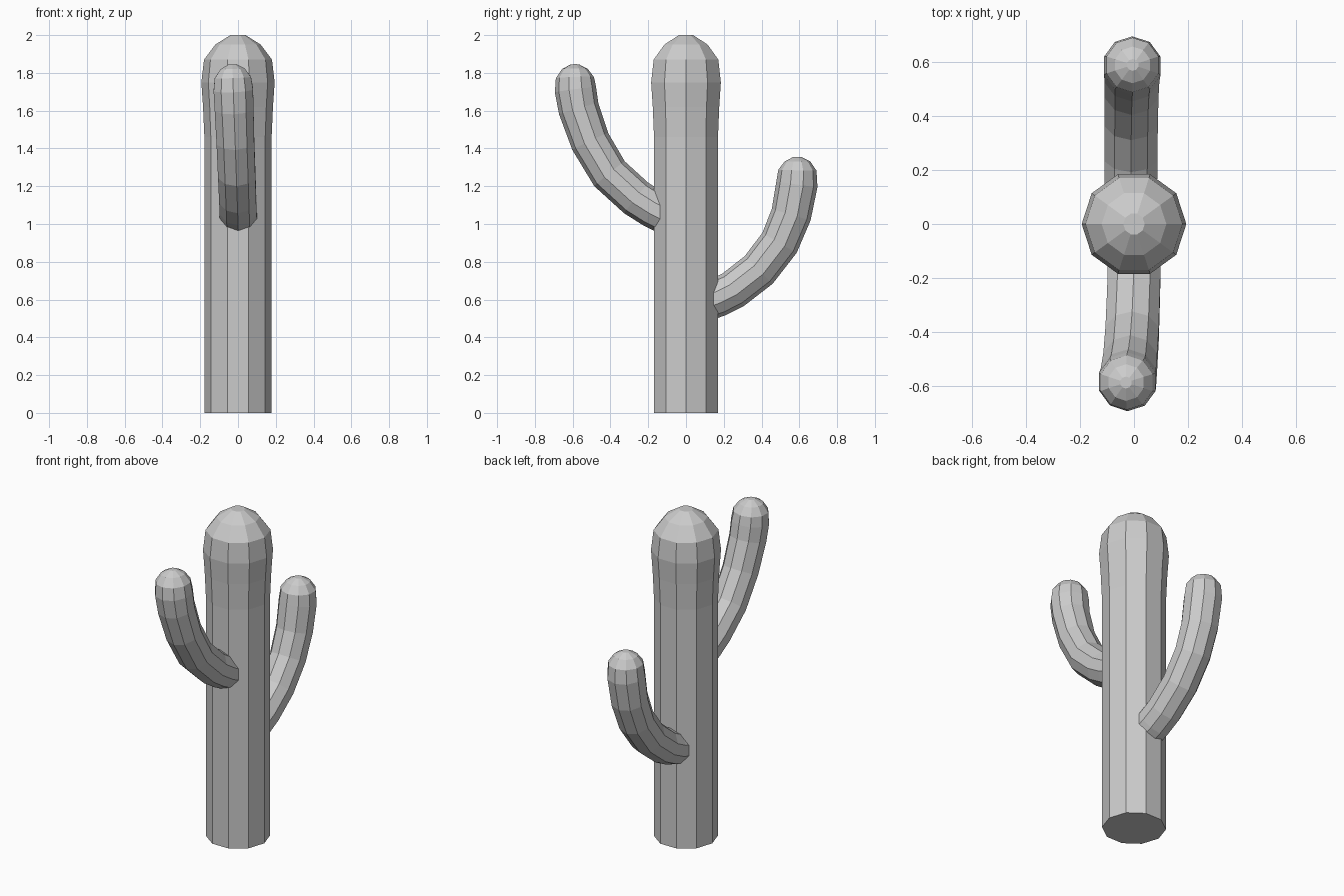
import bpy, bmesh, math
from mathutils import Vector

if "Cube" in bpy.data.objects:
    bpy.data.objects.remove(bpy.data.objects["Cube"])

SIDES = 10


def tube(name, rings, side_axis, turn=0.0):
    """Skin flat-faced decagon rings given as (x, y, z, radius) along a path."""
    pts = [Vector(r[:3]) for r in rings]
    bm = bmesh.new()
    loops = []
    for i, p in enumerate(pts):
        tangent = (pts[min(i + 1, len(pts) - 1)] - pts[max(i - 1, 0)]).normalized()
        u = (side_axis - tangent * side_axis.dot(tangent)).normalized()
        v = tangent.cross(u)
        loop = []
        for k in range(SIDES):
            a = turn + 2 * math.pi * k / SIDES
            loop.append(bm.verts.new(p + (u * math.cos(a) + v * math.sin(a)) * rings[i][3]))
        loops.append(loop)
    for lo, hi in zip(loops, loops[1:]):
        for k in range(SIDES):
            n = (k + 1) % SIDES
            bm.faces.new((lo[k], lo[n], hi[n], hi[k]))
    bm.faces.new(loops[0][::-1])
    bm.faces.new(loops[-1])
    bmesh.ops.recalc_face_normals(bm, faces=bm.faces)
    mesh = bpy.data.meshes.new(name)
    bm.to_mesh(mesh)
    bm.free()
    obj = bpy.data.objects.new(name, mesh)
    bpy.context.collection.objects.link(obj)
    return obj


X = Vector((1, 0, 0))

# Trunk: straight column swelling into a rounded crown
trunk_profile = [(0, .178), (1.46, .178), (1.62, .185), (1.75, .194),
                 (1.87, .18), (1.95, .12), (2.0, .04)]
tube("trunk", [(0, 0, z, r) for z, r in trunk_profile], X)


def arm(name, path, cap_y, cap_z, x_start, x_end):
    """Curved arm from (y, z, radius) points, finished with a rounded tip."""
    cap = [(cap_y, cap_z - .07, .101), (cap_y, cap_z - .024, .068), (cap_y, cap_z, .022)]
    path = path + cap
    z0 = path[0][1]
    rings = [(x_start + (x_end - x_start) * (z - z0) / (cap_z - z0), y, z, r)
             for y, z, r in path]
    # a vertex row runs along the outer side of the bend
    return tube(name, rings, X, math.pi / 2)


# Upper arm at the front
arm("front_arm",
    [(-.10, 1.045, .103), (-.175, 1.082, .103), (-.263, 1.137, .103), (-.405, 1.266, .104),
     (-.507, 1.437, .105), (-.568, 1.61, .108), (-.585, 1.71, .11)],
    -.588, 1.845, .002, -.03)

# Lower arm at the back
arm("back_arm",
    [(.10, .588, .103), (.17, .612, .103), (.25, .652, .103), (.385, .757, .104),
     (.495, .9, .105), (.557, 1.05, .107), (.587, 1.21, .11)],
    .59, 1.355, -.012, -.005)
